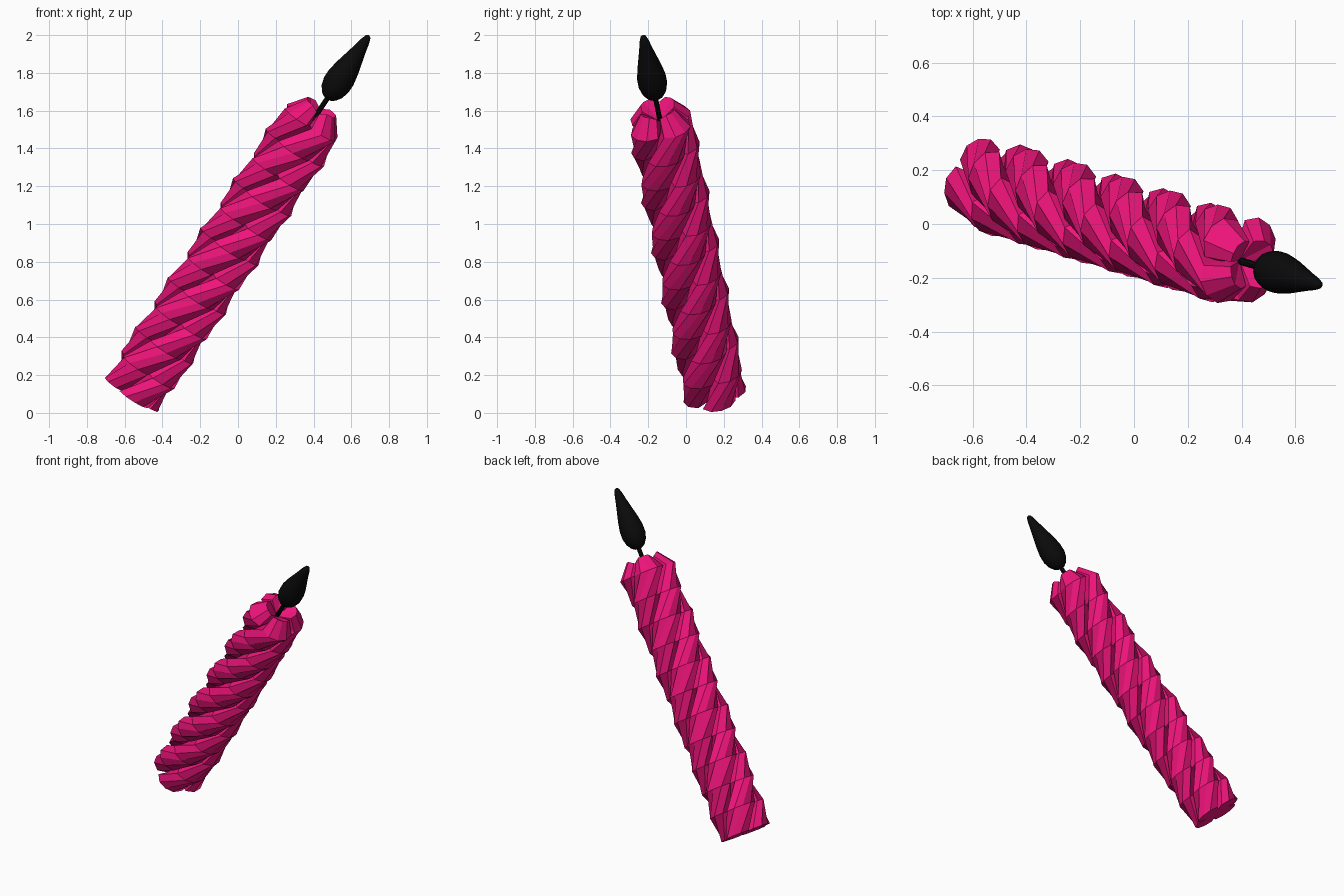
import bpy, bmesh, math
from mathutils import Vector, Matrix

if "Cube" in bpy.data.objects:
    bpy.data.objects.remove(bpy.data.objects["Cube"])

BASE = Vector((-0.563, 0.152, 0.098))
TOP = Vector((0.387, -0.135, 1.535))
AXIS = (TOP - BASE).normalized()
LENGTH = (TOP - BASE).length
E1 = Vector((-AXIS.y, AXIS.x, 0)).normalized()
if E1.y < 0:
    E1 = -E1
E2 = AXIS.cross(E1)
# local z runs along the leaning candle
FRAME = Matrix((E1, E2, AXIS)).transposed().to_4x4()
FRAME.translation = BASE


def material(name, color):
    m = bpy.data.materials.new(name)
    m.diffuse_color = (*color, 1)
    m.use_nodes = True
    m.node_tree.nodes["Principled BSDF"].inputs["Base Color"].default_value = m.diffuse_color
    return m


PINK = material("pink_wax", (0.87, 0.007, 0.2))
BLACK = material("black", (0.003, 0.003, 0.003))


def loft(name, rings, mat, smooth=False, start=None, end=None):
    """Skin equal-sized rings; close each end with a fan to a point."""
    bm = bmesh.new()
    rows = [[bm.verts.new(FRAME @ Vector(p)) for p in r] for r in rings]
    n = len(rows[0])
    for a, b in zip(rows, rows[1:]):
        for i in range(n):
            j = (i + 1) % n
            bm.faces.new((a[i], a[j], b[j], b[i]))
    for row, tip, flip in ((rows[0], start, True), (rows[-1], end, False)):
        if tip is not None:
            c = bm.verts.new(FRAME @ Vector(tip))
            for i in range(n):
                f = (row[i], row[(i + 1) % n], c)
                bm.faces.new(f[::-1] if flip else f)
    bmesh.ops.recalc_face_normals(bm, faces=bm.faces)
    me = bpy.data.meshes.new(name)
    bm.to_mesh(me)
    bm.free()
    me.materials.append(mat)
    for p in me.polygons:
        p.use_smooth = smooth
    ob = bpy.data.objects.new(name, me)
    bpy.context.collection.objects.link(ob)
    return ob


# Four-lobed twisted wax body: (angle, radius) for one lobe
LOBE = [(0, 0.085), (6, 0.152), (26, 0.178), (45, 0.184), (64, 0.178), (84, 0.152)]
STEPS = 11
TURN = 360 * LENGTH / 1.3


def section(z, scale=1.0, lift=0.0):
    phase = 15 + TURN * (z / LENGTH - 1)
    pts = []
    for k in range(4):
        for i, (a, r) in enumerate(LOBE):
            t = math.radians(phase + 90 * k + a)
            h = lift * (0.15 if i == 0 else 0.8 if i in (1, 5) else 1)
            pts.append((r * scale * math.cos(t), r * scale * math.sin(t), z + h))
    return pts


rings = [section(0, 0.93)]
rings += [section(LENGTH * i / STEPS) for i in range(1, STEPS + 1)]
rings.append(section(LENGTH, 0.56, 0.1))   # rounded lobe tops
loft("twisted_candle", rings, PINK, start=(0, 0, 0), end=(0, 0, LENGTH + 0.01))


def circle(r, z, n, dx=0.0):
    return [(dx + r * math.cos(2 * math.pi * i / n), r * math.sin(2 * math.pi * i / n), z)
            for i in range(n)]


# Wick
z0 = LENGTH - 0.03
loft("wick", [circle(0.014, z0, 8), circle(0.014, LENGTH + 0.2, 8)], BLACK,
     start=(0, 0, z0), end=(0, 0, LENGTH + 0.2))

# Teardrop flame: (height, radius)
FLAME = [(0.004, 0.025), (0.02, 0.046), (0.05, 0.066), (0.09, 0.077), (0.14, 0.077),
         (0.2, 0.066), (0.26, 0.051), (0.32, 0.036), (0.37, 0.025), (0.4, 0.015)]
zf = LENGTH + 0.155
loft("flame", [circle(r, zf + h, 16) for h, r in FLAME], BLACK, True,
     start=(0, 0, zf), end=(0, 0, zf + 0.41))
